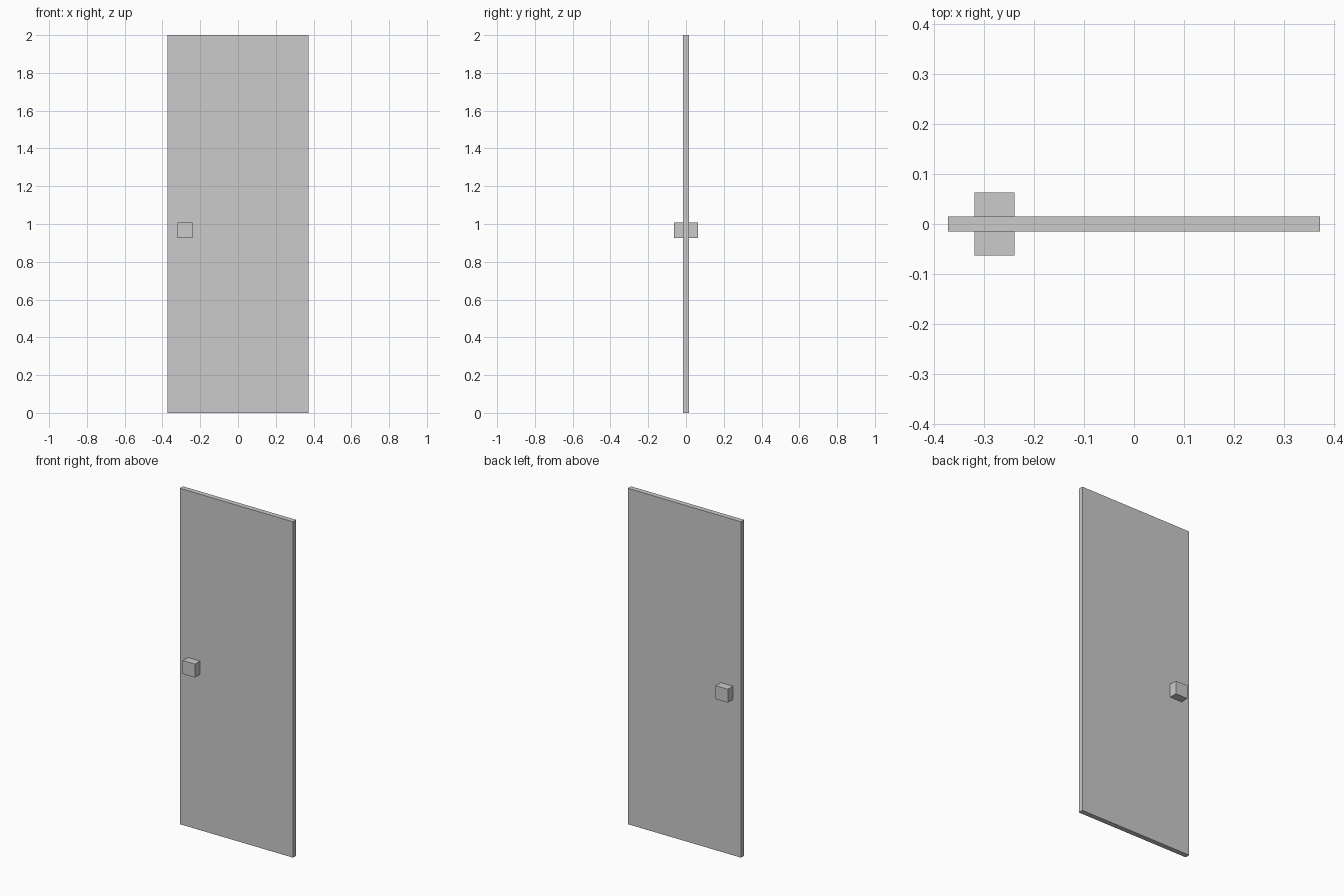
import bpy

if "Cube" in bpy.data.objects:
    bpy.data.objects.remove(bpy.data.objects["Cube"])

W, T, H = 0.746, 0.03, 2.0      # door panel width, thickness, height
KNOB, DEPTH = 0.08, 0.048       # knob face size and projection


def box(name, size, centre):
    bpy.ops.mesh.primitive_cube_add(size=1, location=centre)
    ob = bpy.context.object
    ob.name = name
    ob.scale = size
    bpy.ops.object.transform_apply(location=False, rotation=False, scale=True)
    return ob


# Flat door panel
box("door_panel", (W, T, H), (0, 0, H / 2))

# Square knob on each face, near the left edge
for name, side in (("front_knob", -1), ("back_knob", 1)):
    box(name, (KNOB, DEPTH, KNOB), (-0.28, side * (T + DEPTH) / 2, 0.967))
